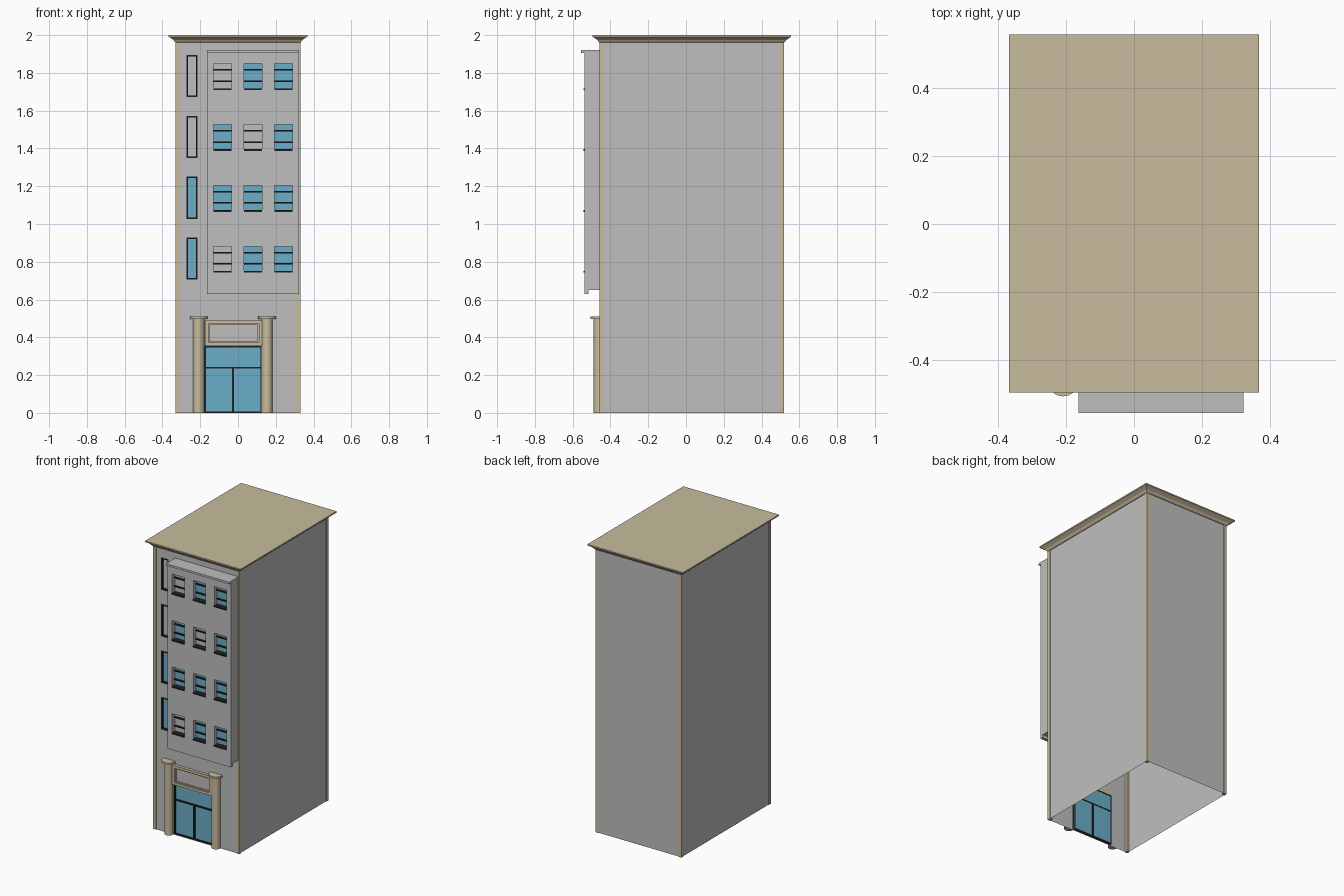
import bpy, bmesh, math

cube = bpy.data.objects.get("Cube")
if cube:
    bpy.data.objects.remove(cube, do_unlink=True)


def material(name, rgb):
    m = bpy.data.materials.new(name)
    m.use_nodes = True
    m.diffuse_color = (*rgb, 1)
    m.node_tree.nodes["Principled BSDF"].inputs["Base Color"].default_value = (*rgb, 1)
    return m


GREY = material("grey wall", (0.52, 0.52, 0.52))
STONE = material("beige stone", (0.58, 0.50, 0.34))
GLASS = material("blue glass", (0.15, 0.43, 0.58))
BLACK = material("black metal", (0.015, 0.015, 0.015))


def add(name, bm, mat):
    me = bpy.data.meshes.new(name)
    bm.to_mesh(me)
    bm.free()
    me.materials.append(mat)
    ob = bpy.data.objects.new(name, me)
    bpy.context.collection.objects.link(ob)
    return ob


def box(name, x, y, z, mat):
    bm = bmesh.new()
    bmesh.ops.create_cube(bm, size=1)
    for v in bm.verts:
        v.co = [r[0] if c < 0 else r[1] for c, r in zip(v.co, (x, y, z))]
    return add(name, bm, mat)


def frame(name, x, y, z, t, mat):
    """Four bars along the inside edge of a rectangle."""
    box(name + "_left", (x[0], x[0] + t), y, z, mat)
    box(name + "_right", (x[1] - t, x[1]), y, z, mat)
    inner = (x[0] + t, x[1] - t)
    box(name + "_bottom", inner, y, (z[0], z[0] + t), mat)
    box(name + "_top", inner, y, (z[1] - t, z[1]), mat)


def pierced_wall(name, x, z, y, holes, depth, mat):
    """Front-facing wall with rectangular openings and their reveals."""
    bm = bmesh.new()
    xs = sorted({*x, *[v for h in holes for v in h[0]]})
    zs = sorted({*z, *[v for h in holes for v in h[1]]})
    for x0, x1 in zip(xs, xs[1:]):
        for z0, z1 in zip(zs, zs[1:]):
            cx, cz = (x0 + x1) / 2, (z0 + z1) / 2
            if any(h[0][0] < cx < h[0][1] and h[1][0] < cz < h[1][1] for h in holes):
                continue
            bm.faces.new([bm.verts.new((a, y, c)) for a, c in
                          ((x0, z0), (x1, z0), (x1, z1), (x0, z1))])
    for (x0, x1), (z0, z1) in holes:
        loop = [(x0, z0), (x1, z0), (x1, z1), (x0, z1)]
        for a, b in zip(loop, loop[1:] + loop[:1]):
            bm.faces.new([bm.verts.new((p[0], yy, p[1])) for p, yy in
                          ((a, y), (b, y), (b, y + depth), (a, y + depth))])
    bmesh.ops.remove_doubles(bm, verts=bm.verts, dist=1e-5)
    flat = [e for e in bm.edges if len(e.link_faces) == 2]
    bmesh.ops.dissolve_limit(bm, angle_limit=0.01, verts=bm.verts, edges=flat)
    return add(name, bm, mat)


# Main dimensions
HX, FRONT, BACK, TOP = 0.33, -0.458, 0.52, 1.965
INSET = 0.004
FLOOR = 0.3225
wx, wf, wb = HX - INSET, FRONT + INSET, BACK - INSET

# Tall stair windows and the door opening in the front wall
tall = [((-0.273, -0.215), (0.705 + i * FLOOR, 0.928 + i * FLOOR)) for i in range(4)]
door_x, door_z = (-0.178, 0.128), (0, 0.355)
pierced_wall("front_wall", (-wx, wx), (0, TOP), wf, tall + [(door_x, door_z)], 0.02, GREY)

# Side and back walls, open at the base
bm = bmesh.new()
path = [(wx, wf), (wx, wb), (-wx, wb), (-wx, wf)]
for a, b in zip(path, path[1:]):
    bm.faces.new([bm.verts.new((*p, h)) for p, h in ((a, 0), (b, 0), (b, TOP), (a, TOP))])
bmesh.ops.remove_doubles(bm, verts=bm.verts, dist=1e-5)
add("side_and_back_walls", bm, GREY)

# Corner posts
P = 0.022
for sx, side in ((-1, "right"), (1, "left")):
    xr = sorted((sx * HX, sx * (HX - P)))
    box("front_" + side + "_post", xr, (FRONT, FRONT + P), (0, TOP), STONE)
    box("back_" + side + "_post", xr, (BACK - P, BACK), (0, TOP), STONE)

# Flared cornice and flat roof, lofted from rectangles
bm = bmesh.new()
rings = []
for out, z in ((0, 1.96), (0.007, 1.967), (0.012, 1.975), (0.03, 1.987), (0.037, 1.991), (0.037, 2.0)):
    x, y0, y1 = HX + out, FRONT - out, BACK + out
    rings.append([bm.verts.new((*p, z)) for p in ((-x, y0), (x, y0), (x, y1), (-x, y1))])
for lo, hi in zip(rings, rings[1:]):
    for i in range(4):
        j = (i + 1) % 4
        bm.faces.new((lo[i], lo[j], hi[j], hi[i]))
bm.faces.new(rings[-1])
bm.faces.new(rings[0][::-1])
add("roof_cornice", bm, STONE)

# Tall window panes and frames
for i, (x, z) in enumerate(tall):
    box(f"tall_pane_{i}", x, (wf + 0.015, wf + 0.02), z, GREY if i > 1 else GLASS)
    frame(f"tall_frame_{i}", x, (wf - 0.002, wf + 0.015), z, 0.008, BLACK)

# Projecting bay: side profile swept across, with a pierced front
bay_x, bay_y, bay_bottom, bay_top = (-0.163, 0.322), -0.537, 0.63, 1.906
profile = [(bay_y, bay_top), (-0.555, bay_top), (-0.555, 1.92), (wf, 1.92),
           (wf, 0.65), (-0.515, 0.65), (-0.515, bay_bottom), (bay_y, bay_bottom)]
bm = bmesh.new()
ends = [[bm.verts.new((x, *p)) for p in profile] for x in bay_x]
for i in range(len(profile) - 1):
    bm.faces.new((ends[0][i], ends[0][i + 1], ends[1][i + 1], ends[1][i]))
for e in ends:
    bm.faces.new(e)
bmesh.ops.recalc_face_normals(bm, faces=bm.faces)
add("bay_shell", bm, GREY)

windows = [((x - 0.047, x + 0.047), (0.742 + r * FLOOR, 0.882 + r * FLOOR))
           for r in range(4) for x in (-0.082, 0.08, 0.241)]
pierced_wall("bay_front", bay_x, (bay_bottom, bay_top), bay_y, windows, 0.036, GREY)

# Bay windows: pane, two glazing bars and a sill
blinds = {0, 7, 9}
for i, (x, z) in enumerate(windows):
    y = bay_y + 0.036
    box(f"window_pane_{i}", x, (y - 0.004, y), z, GREY if i in blinds else GLASS)
    for n, h in enumerate((0.047, 0.107)):
        box(f"window_bar_{i}_{n}", x, (y - 0.014, y - 0.004), (z[0] + h - 0.004, z[0] + h + 0.004), BLACK)
    box(f"window_sill_{i}", x, (bay_y - 0.006, y - 0.004), (z[0], z[0] + 0.009), BLACK)

# Double entrance door with a fanlight
y = wf + 0.02
bars = (y - 0.012, y)
box("door_glass", door_x, (y - 0.005, y - 0.001), door_z, GLASS)
frame("door_frame", door_x, bars, door_z, 0.008, BLACK)
box("door_transom", door_x, bars, (0.234, 0.244), BLACK)
box("door_meeting_stile", (-0.032, -0.02), bars, (0, 0.24), BLACK)

# Framed panel above the door
frame("panel_frame", (-0.175, 0.128), (-0.474, wf), (0.355, 0.49), 0.018, STONE)
frame("panel_moulding", (-0.157, 0.11), (-0.466, wf), (0.373, 0.472), 0.006, STONE)
box("panel_field", (-0.157, 0.11), (wf - 0.003, wf), (0.373, 0.472), GREY)


def disc(name, x, radius, z0, z1):
    bm = bmesh.new()
    bmesh.ops.create_cone(bm, cap_ends=True, segments=16, radius1=radius, radius2=radius, depth=z1 - z0)
    bmesh.ops.translate(bm, verts=bm.verts, vec=(x, FRONT - 0.001, (z0 + z1) / 2))
    # Keep only the half standing proud of the wall
    bmesh.ops.bisect_plane(bm, geom=bm.verts[:] + bm.edges[:] + bm.faces[:],
                           plane_co=(0, wf, 0), plane_no=(0, 1, 0), clear_outer=True)
    for f in bm.faces:
        f.smooth = abs(f.normal.z) < 0.5
    for e in bm.edges:
        e.smooth = not any(abs(f.normal.z) > 0.5 for f in e.link_faces)
    return add(name, bm, STONE)


# Engaged entrance columns with caps
for x, side in ((-0.208, "right"), (0.153, "left")):
    disc(side + "_column_shaft", x, 0.03, 0, 0.498)
    disc(side + "_column_cap", x, 0.047, 0.498, 0.511)
